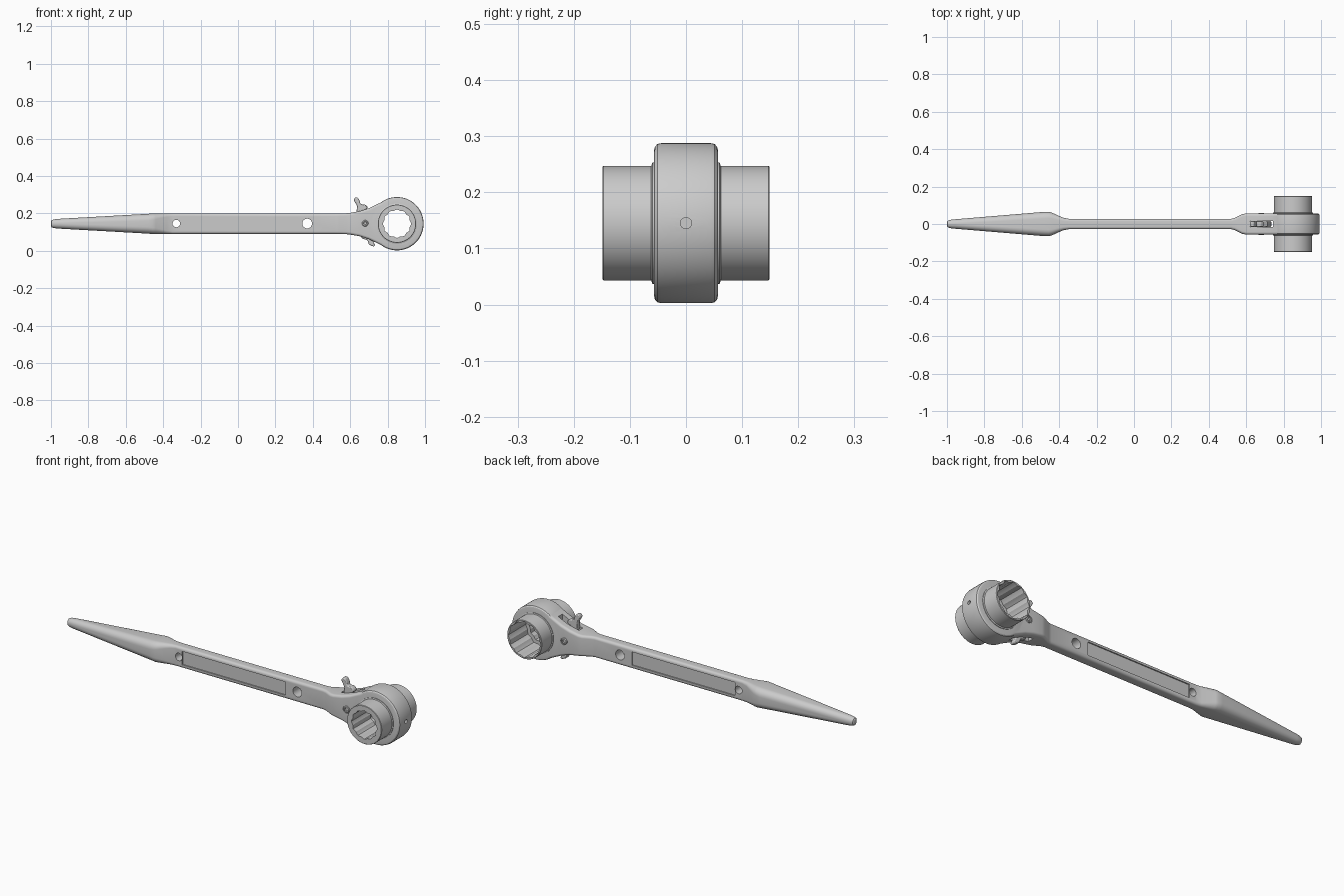
import bpy, bmesh, math
from mathutils import Vector

if "Cube" in bpy.data.objects:
    bpy.data.objects.remove(bpy.data.objects["Cube"])

CZ = 0.145          # height of the tool's centre line
HX = 0.85           # centre of the ratchet head


def finish(name, bm):
    bmesh.ops.remove_doubles(bm, verts=bm.verts, dist=1e-6)
    bmesh.ops.recalc_face_normals(bm, faces=bm.faces)
    me = bpy.data.meshes.new(name)
    bm.to_mesh(me)
    bm.free()
    ob = bpy.data.objects.new(name, me)
    bpy.context.collection.objects.link(ob)
    return ob


def skin(bm, rings, closed=False):
    n = len(rings[0])
    pairs = list(zip(rings, rings[1:]))
    if closed:
        pairs.append((rings[-1], rings[0]))
    for a, b in pairs:
        for i in range(n):
            j = (i + 1) % n
            bm.faces.new((a[i], a[j], b[j], b[i]))
    if not closed:
        bm.faces.new(rings[0])
        bm.faces.new(rings[-1])


def turn(name, x, z, profile, n=72, closed=False):
    """Turned part along y; profile = (y, radius, depth of 12-point notches)."""
    bm = bmesh.new()
    rings = []
    for y, r, notch in profile:
        ring = []
        for i in range(n):
            a = 2 * math.pi * i / n
            t = (i * 12 / n) % 1
            rr = r * (1 - notch * (1 - abs(2 * t - 1)))
            ring.append(bm.verts.new((x + rr * math.cos(a), y, z + rr * math.sin(a))))
        rings.append(ring)
    skin(bm, rings, closed)
    return finish(name, bm)


def rod(name, x, z, r, h, n=40):
    return turn(name, x, z, [(-h, r, 0), (h, r, 0)], n)


def loft(name, stations, k=6):
    """Rounded-rectangle sections along x: (x, half y, half z, corner radius)."""
    bm = bmesh.new()
    rings = []
    for x, hy, hz, r in stations:
        ring = []
        for q, (sy, sz) in enumerate([(1, 1), (-1, 1), (-1, -1), (1, -1)]):
            for i in range(k + 1):
                a = math.pi / 2 * (q + i / k)
                ring.append(bm.verts.new((x, sy * (hy - r) + r * math.cos(a),
                                          CZ + sz * (hz - r) + r * math.sin(a))))
        rings.append(ring)
    skin(bm, rings)
    return finish(name, bm)


def box(name, lo, hi):
    bm = bmesh.new()
    bmesh.ops.create_cube(bm, size=1)
    lo, hi = Vector(lo), Vector(hi)
    for v in bm.verts:
        v.co = Vector([(lo[i] + hi[i]) / 2 + v.co[i] * (hi[i] - lo[i]) for i in range(3)])
    return finish(name, bm)


def plate(name, pts, h):
    """Outline in x, z extruded to +-h in y."""
    bm = bmesh.new()
    skin(bm, [[bm.verts.new((x, y, z)) for x, z in pts] for y in (-h, h)])
    ob = finish(name, bm)
    bev = ob.modifiers.new("bevel", 'BEVEL')
    bev.width, bev.segments = 0.004, 2
    return ob


def boolean(ob, other, op='DIFFERENCE'):
    m = ob.modifiers.new("bool", 'BOOLEAN')
    m.operation, m.solver, m.object = op, 'EXACT', other
    bpy.context.view_layer.objects.active = ob
    bpy.ops.object.modifier_apply(modifier=m.name)
    bpy.data.objects.remove(other)


# Spike, flat handle and flared neck in one loft
body = loft("wrench_body", [
    (-1.0, 0.010, 0.012, 0.0095), (-0.996, 0.017, 0.019, 0.016), (-0.985, 0.022, 0.023, 0.021),
    (-0.96, 0.025, 0.026, 0.024), (-0.48, 0.065, 0.053, 0.036), (-0.455, 0.065, 0.055, 0.034),
    (-0.44, 0.061, 0.055, 0.032), (-0.38, 0.034, 0.055, 0.018), (-0.35, 0.028, 0.055, 0.014),
    (0.52, 0.028, 0.055, 0.014), (0.54, 0.033, 0.055, 0.014), (0.58, 0.053, 0.056, 0.014),
    (0.60, 0.0568, 0.058, 0.014), (0.65, 0.0568, 0.067, 0.014), (0.70, 0.0568, 0.083, 0.014),
    (0.74, 0.0568, 0.102, 0.014), (0.775, 0.0568, 0.119, 0.014)])

# Round head joined to the neck
half = [(-0.057, 0.129, 0), (-0.0555, 0.136, 0), (-0.051, 0.141, 0), (-0.044, 0.1425, 0)]
head = turn("head", HX, CZ, half + [(-y, r, s) for y, r, s in reversed(half)], 96)
boolean(body, head, 'UNION')

# Bore, hanging holes, lever slot, label recesses and the small end hole
boolean(body, rod("cut", HX, CZ, 0.100, 0.2, 72))
boolean(body, rod("cut", -0.33, CZ + 0.001, 0.020, 0.2))
boolean(body, rod("cut", 0.37, CZ + 0.001, 0.026, 0.2))
boolean(body, box("cut", (0.62, -0.017, -0.1), (0.742, 0.017, 0.4)))
for s in (-1, 1):
    ys = sorted((s * 0.022, s * 0.06))
    boolean(body, box("cut", (-0.31, ys[0], 0.110), (0.30, ys[1], 0.181)))
    boolean(body, turn("cut", 0.68, CZ + 0.002, [(s * 0.053, 0.020, 0), (s * 0.08, 0.020, 0)], 32))
end_hole = rod("cut", 0, 0, 0.010, 0.02, 24)
end_hole.rotation_euler = (0, 0, math.pi / 2)
end_hole.location = (1.0, 0, CZ)
bpy.context.view_layer.update()
boolean(body, end_hole)

# Double-ended socket: small bore at the front, large bore at the back
socket = turn("double_socket", HX, CZ, [
    (-0.149, 0.100, 0), (-0.147, 0.102, 0), (-0.062, 0.102, 0), (-0.060, 0.108, 0),
    (0.060, 0.108, 0), (0.062, 0.102, 0), (0.147, 0.102, 0), (0.149, 0.100, 0),
    (0.149, 0.096, 0.08), (0.0, 0.096, 0.08), (0.0, 0.076, 0.08), (-0.149, 0.076, 0.08)],
    96, closed=True)

# Reversing lever and its pivot pin
lever = plate("reversing_lever", [
    (0.618, 0.273), (0.626, 0.285), (0.640, 0.285), (0.650, 0.270), (0.655, 0.250),
    (0.680, 0.247), (0.692, 0.236), (0.690, 0.224), (0.672, 0.216), (0.690, 0.195),
    (0.715, 0.180), (0.715, 0.110), (0.735, 0.070), (0.722, 0.052), (0.733, 0.030),
    (0.726, 0.022), (0.700, 0.034), (0.692, 0.056), (0.660, 0.068), (0.655, 0.110),
    (0.650, 0.180), (0.634, 0.205), (0.636, 0.240)], 0.015)
pin = turn("pivot_pin", 0.68, CZ + 0.002, [
    (-0.054, 0.007, 0), (-0.059, 0.009, 0), (-0.059, 0.014, 0), (-0.056, 0.017, 0),
    (0.056, 0.017, 0), (0.059, 0.014, 0), (0.059, 0.009, 0), (0.054, 0.007, 0)], 32)

# Smooth shading with crisp edges
bpy.ops.object.select_all(action='DESELECT')
for ob in (body, socket, lever, pin):
    ob.select_set(True)
bpy.context.view_layer.objects.active = body
bpy.ops.object.shade_smooth_by_angle(angle=math.radians(28))
